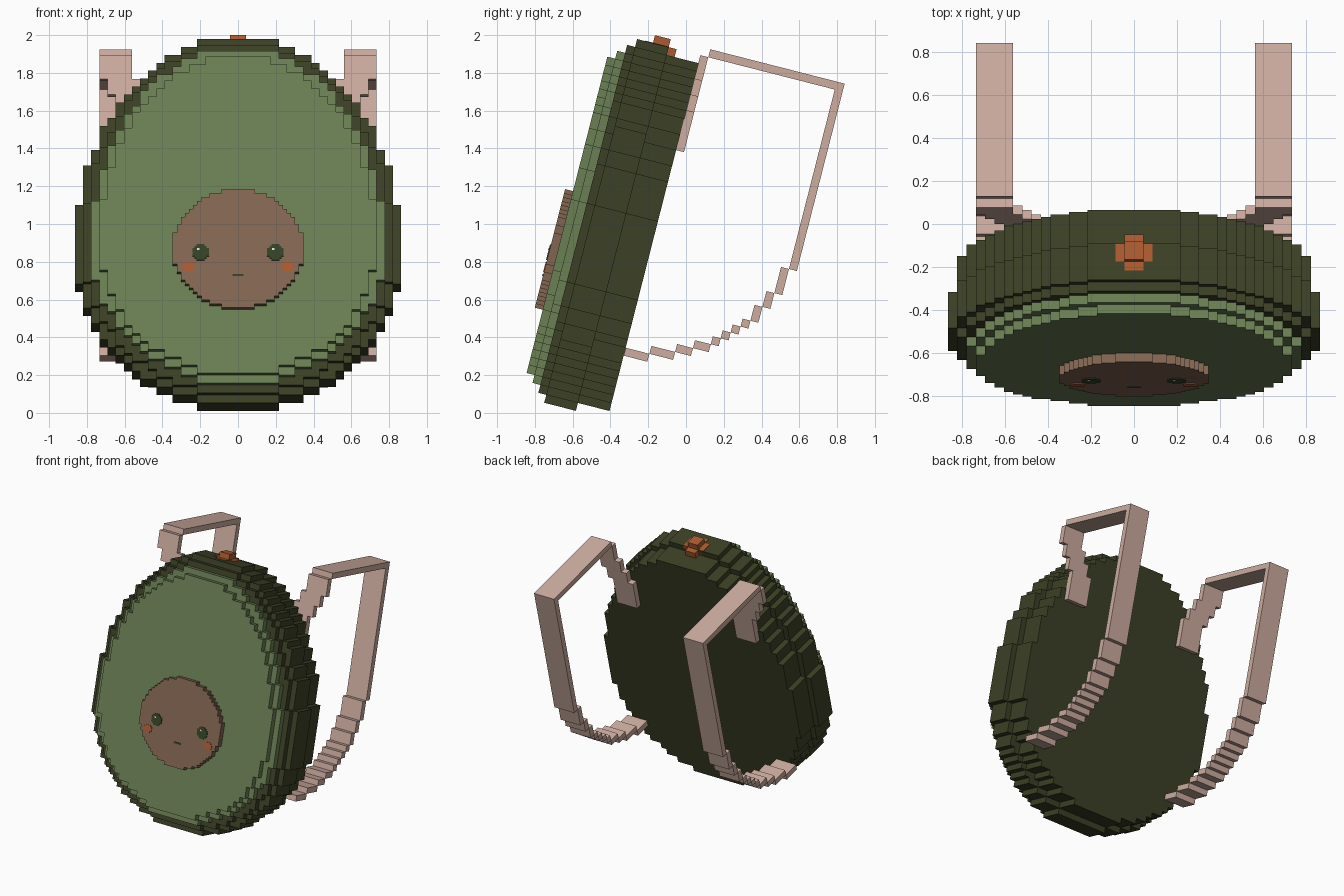
import bpy, bmesh, math
from mathutils import Matrix

if "Cube" in bpy.data.objects:
    bpy.data.objects.remove(bpy.data.objects["Cube"])

Q = 0.0432                      # size of one stepped block
# whole bag leans back; local frame: x, depth (back = 0, front negative), height
LEAN = Matrix.Translation((0, -0.405, 0.01)) @ Matrix.Rotation(-0.25, 4, 'X')


def colour(name, r, g, b):
    m = bpy.data.materials.new(name)
    lin = [((c / 255 + 0.055) / 1.055) ** 2.4 for c in (r, g, b)]
    m.diffuse_color = (*lin, 1)
    m.use_nodes = True
    m.node_tree.nodes["Principled BSDF"].inputs["Base Color"].default_value = m.diffuse_color
    return m


SKIN = colour("dark green", 60, 64, 37)
FLESH = colour("light green", 107, 128, 84)
SEED = colour("brown", 130, 101, 82)
STRAP = colour("pale pink", 204, 172, 159)
ORANGE = colour("orange brown", 170, 91, 48)
EYE = colour("deep green", 52, 66, 38)
WHITE = colour("off white", 225, 225, 215)


def finish(bm, name, mat):
    bmesh.ops.recalc_face_normals(bm, faces=bm.faces)
    bm.transform(LEAN)
    me = bpy.data.meshes.new(name)
    bm.to_mesh(me)
    bm.free()
    me.materials.append(mat)
    ob = bpy.data.objects.new(name, me)
    bpy.context.collection.objects.link(ob)
    return ob


def extrude_outline(bm, pts, d0, d1):
    """Prism from an (x, height) outline between two depths."""
    f = bm.faces.new([bm.verts.new((x, d0, h)) for x, h in pts])
    out = bmesh.ops.extrude_face_region(bm, geom=[f])
    # keep the starting cap, so the prism is closed
    vs = [v for v in out['geom'] if isinstance(v, bmesh.types.BMVert)]
    bmesh.ops.translate(bm, verts=vs, vec=(0, d1 - d0, 0))
    if not any(len(fc.verts) == len(pts) and abs(fc.calc_center_median().y - d0) < 1e-6
               for fc in bm.faces):
        bm.faces.new([v for v in f.verts])


def stepped(cx, rows, unit):
    """Mirrored stair outline from rows of (low, high, half width)."""
    right = []
    for lo, hi, w in rows:
        if right and right[-1][0] == w:
            right[-1] = (w, hi)
        else:
            right += [(w, lo), (w, hi)]
    pts = right + [(-w, h) for w, h in reversed(right)]
    return [(cx + x * unit, h * unit) for x, h in pts]


def egg_rows(lo, hi, mid, a, pad_top, pad_bottom):
    rows = []
    for i in range(lo, hi):
        c = i + 0.5 - mid
        t = c / (hi - mid + pad_top) if c > 0 else c / (mid - lo + pad_bottom)
        rows.append((i, i + 1, max(1, round(a * math.sqrt(1 - t * t)))))
    return rows


def egg(name, mat, inset, d0, d1):
    bm = bmesh.new()
    rows = egg_rows(-1 + inset, 45 - inset, 18.5, 20 - inset, 0.3, 0.1)
    extrude_outline(bm, stepped(0, rows, Q), d0 * Q, d1 * Q)
    return finish(bm, name, mat)


def disc(name, mat, cx, lo, hi, a, unit, d0, d1):
    bm = bmesh.new()
    rows = egg_rows(lo, hi, (lo + hi) / 2, a, 0.1, 0.1)
    extrude_outline(bm, stepped(cx, rows, unit), d0, d1)
    return finish(bm, name, mat)


def blocks(name, mat, boxes, unit=Q):
    """Joined boxes given as (x0, x1, d0, d1, h0, h1)."""
    bm = bmesh.new()
    for x0, x1, d0, d1, h0, h1 in boxes:
        m = (Matrix.Translation(((x0 + x1) / 2 * unit, (d0 + d1) / 2 * unit, (h0 + h1) / 2 * unit))
             @ Matrix.Diagonal(((x1 - x0) * unit, (d1 - d0) * unit, (h1 - h0) * unit, 1)))
        bmesh.ops.create_cube(bm, size=1, matrix=m)
    return finish(bm, name, mat)


# body: stepped egg layers from back to front
egg("back_layer", SKIN, 1, 0, -4)
egg("middle_layer", SKIN, 0, -4, -8)
egg("front_rim", SKIN, 1, -8, -9)
egg("flesh_outer", FLESH, 2, -9, -10)
egg("flesh_inner", FLESH, 3, -10, -11)

# round seed with the face
F = -12 * Q
disc("seed", SEED, 0, 20, 50, 16, Q / 2, -11 * Q, F)
u = Q / 4
for s, side in ((-1, "left"), (1, "right")):
    disc("eye_" + side, EYE, s * 0.198, 64, 72, 4, u, F, F - 0.005)
    disc("cheek_" + side, ORANGE, s * 0.262, 58, 63, 3.3, u, F, F - 0.004)
    x = s * 0.198 - 0.012
    blocks("eye_glint_" + side, WHITE,
           [(x - 0.006, x + 0.006, F - 0.008, F, 0.746, 0.757)], 1)
blocks("mouth", EYE, [(-0.03, 0.03, F - 0.004, F, 0.604, 0.616)], 1)

# stem nub set into the top
blocks("stem", ORANGE, [(-1, 1, -6, -4, 44, 46), (-2, 2, -6, -4, 44, 45.06),
                        (-1, 1, -7, -6, 44, 45.06), (-1, 1, -4, -3, 44, 45)])

# shoulder straps: (depth0, depth1, height0, height1, inner x)
PATH = [(0, 1, 33, 38, 10), (0, 1, 38, 40, 11), (0, 1, 40, 42, 12), (0, 1, 42, 45, 13),
        (1, 18, 45, 46, 13), (17, 18, 22.3, 45, 13), (16, 17, 19, 22.3, 13),
        (15, 16, 17, 19, 13), (14, 15, 15, 17, 13), (13, 14, 14, 15, 13),
        (12, 13, 13, 14, 13), (11, 12, 12, 13, 13), (10, 11, 11, 12, 13),
        (8, 10, 10, 11, 13), (6, 8, 9, 10, 13), (3, 6, 8, 9, 13), (0, 3, 7, 8, 13)]
for s, side in ((-1, "left"), (1, "right")):
    blocks("strap_" + side, STRAP,
           [(min(s * x, s * (x + 4)), max(s * x, s * (x + 4)), d0, d1, h0, h1)
            for d0, d1, h0, h1, x in PATH])
